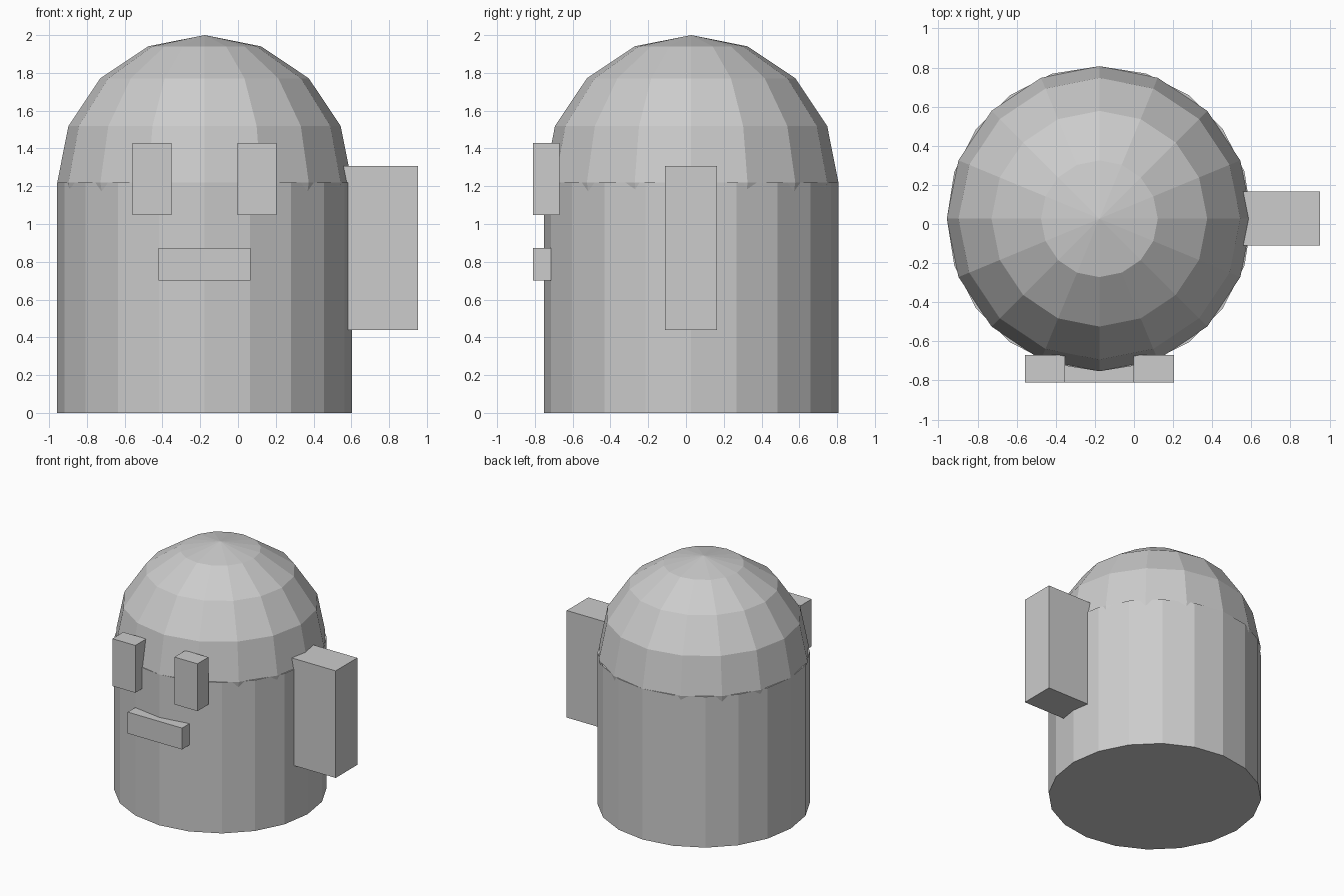
import bpy

if "Cube" in bpy.data.objects:
    bpy.data.objects.remove(bpy.data.objects["Cube"])

CX, CY, R, RIM = -0.177, 0.027, 0.78, 1.22

grey = bpy.data.materials.new("plain_grey")
grey.diffuse_color = (0.604, 0.604, 0.604, 1)
grey.use_nodes = True
grey.node_tree.nodes["Principled BSDF"].inputs["Base Color"].default_value = grey.diffuse_color


def finish(name):
    ob = bpy.context.object
    ob.name = name
    ob.data.materials.append(grey)
    return ob


def box(name, x, y, z):
    """Box from its (min, max) range on each axis."""
    bpy.ops.mesh.primitive_cube_add(size=1, location=[sum(r) / 2 for r in (x, y, z)])
    ob = finish(name)
    ob.scale = [r[1] - r[0] for r in (x, y, z)]
    return ob


# Body: 20-sided cylinder
bpy.ops.mesh.primitive_cylinder_add(vertices=20, radius=R, depth=RIM,
                                    location=(CX, CY, RIM / 2))
finish("body")

# Domed top: coarse sphere sunk halfway into the body
bpy.ops.mesh.primitive_uv_sphere_add(segments=16, ring_count=8, radius=R,
                                     location=(CX, CY, RIM))
finish("dome")

# Face: two eyes and a mouth
FACE_Y = (-0.81, -0.67)
for side, label in ((-1, "left"), (1, "right")):
    mid = CX + side * 0.278
    box(label + "_eye", (mid - 0.103, mid + 0.103), FACE_Y, (1.047, 1.43))
box("mouth", (CX - 0.243, CX + 0.243), FACE_Y, (0.70, 0.873))

# Side handle
box("handle", (0.5, 0.952), (CY - 0.138, CY + 0.138), (0.44, 1.306))
